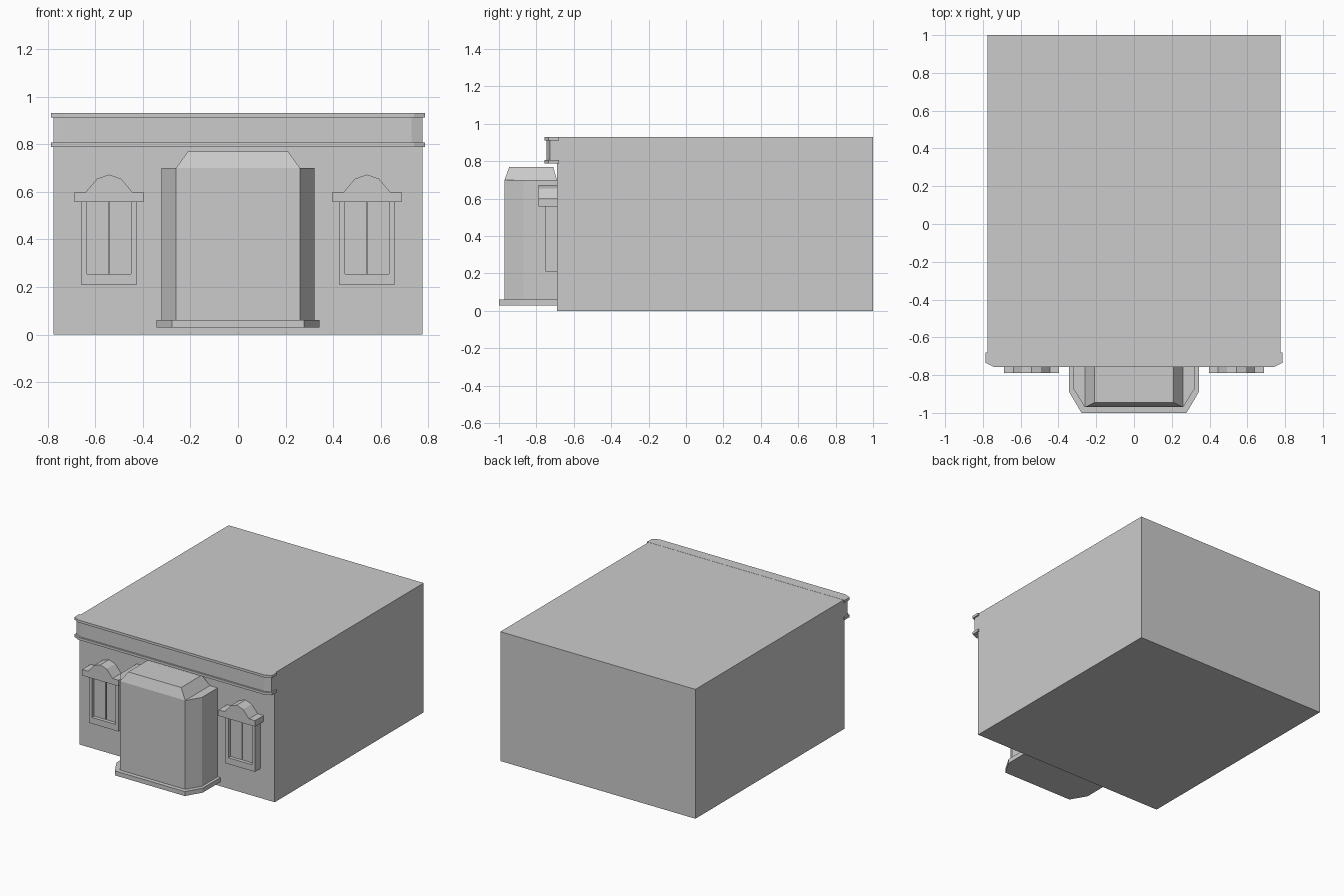
import bpy, bmesh
from mathutils import Vector

if "Cube" in bpy.data.objects:
    bpy.data.objects.remove(bpy.data.objects["Cube"])


def make(name, bm):
    bmesh.ops.recalc_face_normals(bm, faces=bm.faces[:])
    me = bpy.data.meshes.new(name)
    bm.to_mesh(me)
    bm.free()
    ob = bpy.data.objects.new(name, me)
    bpy.context.collection.objects.link(ob)
    return ob


def prism(name, pts, axis, a, b):
    """Extrude a 2D profile along z (plan xy) or y (elevation xz) from a to b."""
    bm = bmesh.new()
    at = (lambda p: (p[0], p[1], a)) if axis == 'z' else (lambda p: (p[0], a, p[1]))
    face = bm.faces.new([bm.verts.new(at(p)) for p in pts])
    ext = bmesh.ops.extrude_face_region(bm, geom=[face])
    shift = Vector((0, 0, b - a)) if axis == 'z' else Vector((0, b - a, 0))
    bmesh.ops.translate(bm, vec=shift,
                        verts=[v for v in ext['geom'] if isinstance(v, bmesh.types.BMVert)])
    return make(name, bm)


def box(name, x0, x1, y0, y1, z0, z1):
    return prism(name, [(x0, y0), (x1, y0), (x1, y1), (x0, y1)], 'z', z0, z1)


def mirrored(half):
    """Complete a right-hand profile with its reflection about x = 0."""
    return half + [(-x, y) for x, y in reversed(half) if x != 0]


# main block
box("building_body", -0.775, 0.775, -0.69, 1.0, 0, 0.929)

# cornice: recessed fascia between two projecting mouldings
rim = mirrored([(0.785, -0.68), (0.785, -0.735), (0.74, -0.757)])
fascia = mirrored([(0.775, -0.685), (0.775, -0.728), (0.73, -0.745)])
prism("cornice_fascia", fascia, 'z', 0.80, 0.92)
prism("cornice_top_moulding", rim, 'z', 0.912, 0.93)
prism("cornice_lower_moulding", rim, 'z', 0.788, 0.806)

# central bay with chamfered corners and plinth
prism("bay_plinth", mirrored([(0.343, -0.685), (0.343, -0.89), (0.278, -1.0)]), 'z', 0.03, 0.062)
prism("bay_body", mirrored([(0.322, -0.685), (0.322, -0.87), (0.26, -0.97)]), 'z', 0.06, 0.70)

# hipped bay roof
roof = box("bay_roof", -0.26, 0.26, -0.97, -0.69, 0.70, 0.77)
for v in roof.data.vertices:
    if v.co.z > 0.75:
        v.co.x = 0.21 if v.co.x > 0 else -0.21
        v.co.y = -0.945 if v.co.y < -0.8 else -0.71

# windows on either side of the bay
for side, c in (("left", -0.542), ("right", 0.542)):
    # frame: jambs and sill in one U-shaped profile
    u = [(-0.118, 0.56), (-0.118, 0.21), (0.118, 0.21), (0.118, 0.56),
         (0.093, 0.56), (0.093, 0.255), (-0.093, 0.255), (-0.093, 0.56)]
    prism(side + "_window_frame", [(c + x, z) for x, z in u], 'y', -0.75, -0.685)
    # two recessed sashes
    for half, x0, x1 in (("a", -0.093, -0.003), ("b", 0.003, 0.093)):
        box(f"{side}_window_sash_{half}", c + x0, c + x1, -0.725, -0.685, 0.25, 0.56)
    # hood with faceted arch
    hood = mirrored([(0.145, 0.557), (0.145, 0.60), (0.097, 0.60), (0.05, 0.655), (0, 0.672)])
    prism(side + "_window_hood", [(c + x, z) for x, z in hood], 'y', -0.788, -0.685)
